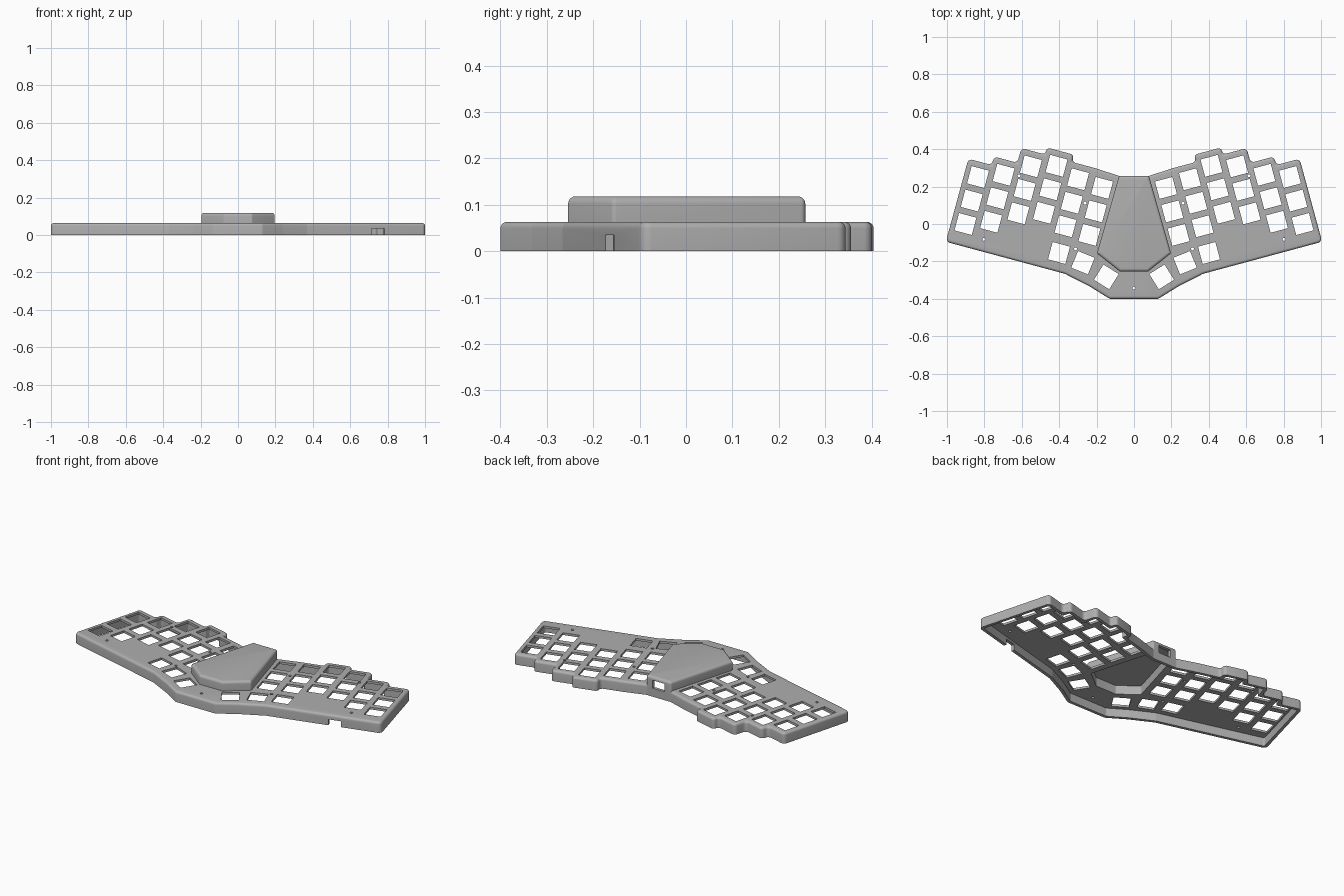
import bpy, bmesh, math
from mathutils import Vector

cube = bpy.data.objects.get("Cube")
if cube:
    bpy.data.objects.remove(cube)

grey = bpy.data.materials.new("case_grey")
grey.use_nodes = True
GREY = (0.43, 0.43, 0.43, 1)
grey.diffuse_color = GREY
grey.node_tree.nodes["Principled BSDF"].inputs["Base Color"].default_value = GREY

PLATE_TOP, BUMP_TOP, WALL = 0.063, 0.118, 0.018
PITCH, HOLE = 0.13, 0.096
TILT = math.radians(15)
OUT = Vector((math.cos(TILT), math.sin(TILT)))
UP = Vector((-math.sin(TILT), math.cos(TILT)))


def mirrored(half):
    """Close a right-hand half profile, counter-clockwise."""
    half = [Vector(p) for p in half]
    return [Vector((-p.x, p.y)) for p in half] + half[::-1]


def offset(pts, d):
    """Move every side of a counter-clockwise polygon inwards by d."""
    res = []
    for i, p in enumerate(pts):
        a = (p - pts[i - 1]).normalized()
        b = (pts[(i + 1) % len(pts)] - p).normalized()
        na, nb = Vector((-a.y, a.x)), Vector((-b.y, b.x))
        res.append(p + (na + nb) * d / (1 + na.dot(nb)))
    return res


def rounded(pts, r, steps=5):
    """Replace each corner by a short curve."""
    res = []
    for i, p in enumerate(pts):
        a, b = pts[i - 1] - p, pts[(i + 1) % len(pts)] - p
        half = a.angle(b) / 2
        t = min(r / math.tan(half), 0.48 * a.length, 0.48 * b.length)
        rad = t * math.tan(half)
        a, b = a.normalized(), b.normalized()
        c = p + (a + b).normalized() * rad / math.sin(half)
        va, vb = p + a * t - c, p + b * t - c
        sweep = va.angle_signed(vb)
        for k in range(steps + 1):
            ang = -sweep * k / steps
            res.append(c + Vector((va.x * math.cos(ang) - va.y * math.sin(ang),
                                   va.x * math.sin(ang) + va.y * math.cos(ang))))
    return res


def loft(bm, rings):
    """Closed solid through (points, z) rings of equal length."""
    loops = [[bm.verts.new((p.x, p.y, z)) for p in pts] for pts, z in rings]
    bm.faces.new(loops[0][::-1])
    bm.faces.new(loops[-1])
    n = len(loops[0])
    for lo, hi in zip(loops, loops[1:]):
        for i in range(n):
            j = (i + 1) % n
            bm.faces.new((lo[i], lo[j], hi[j], hi[i]))


def make(name, bm):
    bmesh.ops.recalc_face_normals(bm, faces=bm.faces)
    me = bpy.data.meshes.new(name)
    bm.to_mesh(me)
    bm.free()
    me.materials.append(grey)
    ob = bpy.data.objects.new(name, me)
    bpy.context.collection.objects.link(ob)
    return ob


def soft_block(name, pts, top, corner, fillet):
    """Upright block with rounded corners and a rounded top rim."""
    rings = [(rounded(pts, corner), 0)]
    for k in range(6):
        a = math.pi / 2 * k / 5
        d = fillet * (1 - math.cos(a))
        rings.append((rounded(offset(pts, d), max(corner - d, 0.004)),
                      top - fillet + fillet * math.sin(a)))
    bm = bmesh.new()
    loft(bm, rings)
    return make(name, bm)


def square(bm, c, angle, w, h, z0, z1):
    r = Vector((math.cos(angle), math.sin(angle)))
    u = Vector((-r.y, r.x))
    pts = [c + r * w / 2 * sx + u * h / 2 * sy
           for sx, sy in ((-1, -1), (1, -1), (1, 1), (-1, 1))]
    loft(bm, [(pts, z0), (pts, z1)])


def combine(target, other, operation):
    bpy.context.view_layer.objects.active = target
    mod = target.modifiers.new(operation.lower(), "BOOLEAN")
    mod.operation, mod.solver, mod.object = operation, "EXACT", other
    bpy.ops.object.modifier_apply(modifier=mod.name)
    bpy.data.objects.remove(other)


# Top key of each staggered column, inner to outer
columns = [Vector(c) for c in ((0.171, 0.193), (0.299, 0.239), (0.414, 0.311),
                               (0.551, 0.308), (0.697, 0.263), (0.834, 0.251))]

# Case outline: stepped back edge following the columns, angled front edge
SIDE, BACK = 0.075, 0.081
outline = [(0.08, 0.257), columns[1] - OUT * SIDE + UP * BACK]
for a, b in zip(columns[1:], columns[2:]):
    run, rise = (b - a).dot(OUT), (b - a).dot(UP)
    if rise > 0:
        corner = b - OUT * SIDE + UP * BACK
        outline += [corner - UP * rise, corner]
    else:
        corner = a + OUT * SIDE + UP * BACK
        outline += [corner, corner + UP * rise]
outline += [columns[-1] + OUT * SIDE + UP * BACK, (1.006, -0.095),
            (0.37, -0.266), (0.24, -0.332), (0.13, -0.4)]
outline = mirrored(outline)
bump_outline = mirrored([(0.08, 0.257), (0.198, -0.157), (0.075, -0.254)])

case = soft_block("keyboard_case", outline, PLATE_TOP, 0.022, 0.014)
bump = soft_block("controller_cover", bump_outline, BUMP_TOP, 0.012, 0.016)
combine(case, bump, "UNION")

# Hollow underside, deeper below the cover
for pts, wall, top in ((outline, WALL, 0.05), (bump_outline, WALL + 0.002, 0.103)):
    bm = bmesh.new()
    ring = rounded(offset(pts, wall), 0.01)
    loft(bm, [(ring, -0.02), (ring, top)])
    combine(case, make("cavity_cutter", bm), "DIFFERENCE")

# Key openings and screw holes
bm = bmesh.new()
thumbs = [((0.401, -0.155), 15), ((0.273, -0.207), 22), ((0.148, -0.283), 32)]
keys = [(c - UP * PITCH * row, TILT) for c in columns for row in range(3)]
keys += [(Vector(c), math.radians(a)) for c, a in thumbs]
screws = [(0.262, 0.112), (0.615, 0.258), (0.802, -0.082), (0.313, -0.133)]
for s in (1, -1):
    for c, angle in keys:
        square(bm, Vector((s * c.x, c.y)), s * angle, HOLE, HOLE, 0.03, 0.09)
for x, y in screws + [(-x, y) for x, y in screws] + [(0, -0.343)]:
    ring = [Vector((x + 0.008 * math.cos(k * math.pi / 8),
                    y + 0.008 * math.sin(k * math.pi / 8))) for k in range(16)]
    loft(bm, [(ring, 0.03), (ring, 0.09)])
combine(case, make("opening_cutter", bm), "DIFFERENCE")

# Cable port in the back wall and socket notch in the front wall
bm = bmesh.new()
square(bm, Vector((0, 0.25)), 0, 0.08, 0.05, 0.05, 0.097)
square(bm, Vector((0.748, -0.163)), TILT, 0.072, 0.06, -0.02, 0.035)
combine(case, make("port_cutter", bm), "DIFFERENCE")

case.data.materials.clear()
case.data.materials.append(grey)
for f in case.data.polygons:
    f.material_index = 0
bpy.ops.object.select_all(action="DESELECT")
case.select_set(True)
bpy.context.view_layer.objects.active = case
bpy.ops.object.shade_smooth_by_angle(angle=math.radians(30))
